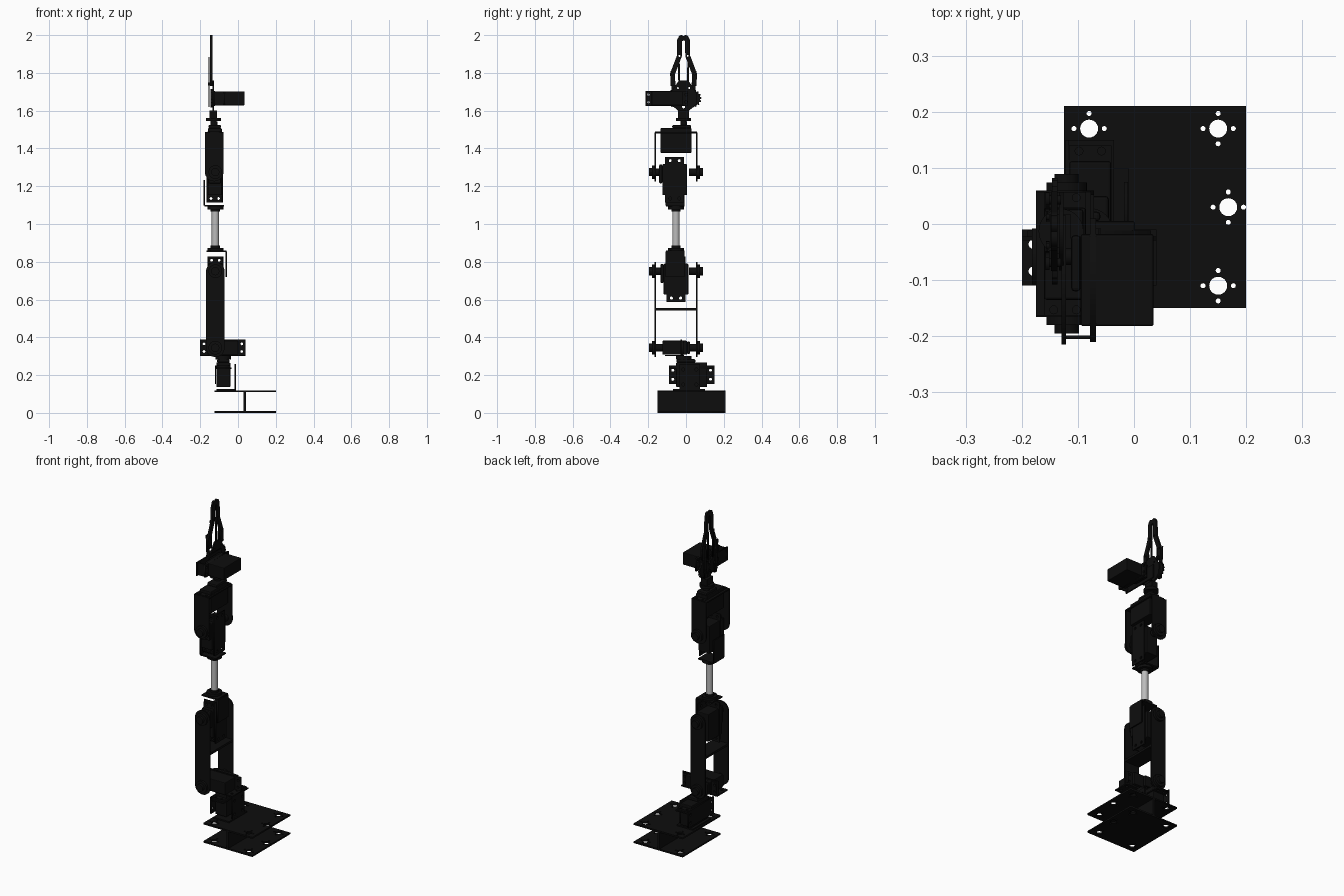
import bpy
from math import cos, sin, pi
from mathutils import Matrix, Vector

old = bpy.data.objects.get("Cube")
if old:
    bpy.data.objects.remove(old, do_unlink=True)


def material(name, value):
    m = bpy.data.materials.new(name)
    m.use_nodes = True
    colour = (value, value, value, 1)
    m.diffuse_color = colour
    m.node_tree.nodes["Principled BSDF"].inputs["Base Color"].default_value = colour
    return m


BLACK = material("matte black", 0.004)
SILVER = material("light grey metal", 0.5)
X, Y, Z = Vector((1, 0, 0)), Vector((0, 1, 0)), Vector((0, 0, 1))


def frame(origin, u, v):
    """Local x and y run along u and v."""
    m = Matrix((u, v, u.cross(v))).transposed().to_4x4()
    m.translation = origin
    return m


def ring(cx, cy, r, n=16):
    return [(cx + r * cos(2 * pi * i / n), cy + r * sin(2 * pi * i / n)) for i in range(n)]


def rect(w, h):
    return [(-w / 2, -h / 2), (w / 2, -h / 2), (w / 2, h / 2), (-w / 2, h / 2)]


def strip(pts, w):
    """Outline of a bar of width w along a path."""
    left, right = [], []
    for i, p in enumerate(pts):
        d = Vector(pts[min(i + 1, len(pts) - 1)]) - Vector(pts[max(i - 1, 0)])
        n = Vector((-d.y, d.x)).normalized() * w / 2
        left.append(Vector(p) + n)
        right.append(Vector(p) - n)
    return left + right[::-1]


def plate(name, outline, holes, thick, m):
    """Flat sheet with round holes, centred on the local xy plane."""
    cu = bpy.data.curves.new(name, "CURVE")
    cu.dimensions, cu.fill_mode, cu.extrude = "2D", "BOTH", thick / 2
    for loop in [outline] + [ring(*h) for h in holes]:
        s = cu.splines.new("POLY")
        s.points.add(len(loop) - 1)
        for pt, co in zip(s.points, loop):
            pt.co = (co[0], co[1], 0, 1)
        s.use_cyclic_u = True
    cu.materials.append(BLACK)
    ob = bpy.data.objects.new(name, cu)
    bpy.context.collection.objects.link(ob)
    ob.matrix_world = m
    bpy.ops.object.select_all(action="DESELECT")
    ob.select_set(True)
    bpy.context.view_layer.objects.active = ob
    bpy.ops.object.convert(target="MESH")
    return bpy.context.object


def box(name, lo, hi, m=Matrix(), bevel=0.0):
    bpy.ops.mesh.primitive_cube_add(size=1)
    ob = bpy.context.object
    ob.name = name
    lo, hi = Vector(lo), Vector(hi)
    ob.data.transform(Matrix.Translation((lo + hi) / 2) @ Matrix.Diagonal((hi - lo).to_4d()))
    ob.matrix_world = m
    ob.data.materials.append(BLACK)
    if bevel:
        b = ob.modifiers.new("edge", "BEVEL")
        b.width, b.segments = bevel, 2
    return ob


def rod(name, a, b, r, mat=BLACK, n=32):
    a, b = Vector(a), Vector(b)
    bpy.ops.mesh.primitive_cylinder_add(vertices=n, radius=r, depth=(b - a).length)
    ob = bpy.context.object
    ob.name = name
    ob.matrix_world = Matrix.Translation((a + b) / 2) @ Z.rotation_difference(b - a).to_matrix().to_4x4()
    ob.data.materials.append(mat)
    bpy.ops.object.shade_smooth_by_angle()
    return ob


def servo(name, c, u, v, bracket=True):
    """Servo with length along u, width along v, shaft along u x v."""
    m = frame(Vector(c), u, v)
    box(name + "_case", (-.082, -.037, -.075), (.082, .037, .055), m, .004)
    box(name + "_gear_cover", (-.02, -.033, .055), (.08, .033, .072), m, .006)
    rod(name + "_shaft", m @ Vector((.042, 0, .07)), m @ Vector((.042, 0, .09)), .015)
    ears = [(a * .1, b * .02, .007) for a in (-1, 1) for b in (-1, 1)]
    plate(name + "_ears", rect(.22, .075), ears, .01, m @ Matrix.Translation((0, 0, .033)))
    if bracket:
        plate(name + "_mount_flange", rect(.24, .085), ears, .007, m @ Matrix.Translation((0, 0, .024)))
        side = frame(m @ Vector((0, -.041, -.01)), m.col[0].to_3d(), m.col[2].to_3d())
        holes = [(a * .1, b * .024, .008) for a in (-1, 1) for b in (-1, 1)]
        plate(name + "_mount_side", rect(.24, .1), holes, .007, side)


AX, AY = -.12, -.053   # arm centre line

# Base: two drilled plates joined by an upright web
spots = [(-.08, .17), (.15, .17), (.168, .03), (.15, -.11), (-.08, -.11)]
drill = []
for px, py in spots:
    dx, dy = px - .0375, py - .03
    drill.append((dx, dy, .016, 24))
    drill += [(dx + .027 * cos(k * pi / 2), dy + .027 * sin(k * pi / 2), .0045) for k in range(4)]
for label, z in (("lower", .005), ("upper", .114)):
    plate("base_plate_" + label, rect(.325, .36), drill, .009, Matrix.Translation((.0375, .03, z)))
box("base_web", (.03, -.15, .008), (.042, .21, .112))

# Turning base
servo("base_servo", (-.078, .03, .212), -Y, X)
box("base_bracket_foot", (-.115, -.07, .118), (-.01, .1, .126))
plate("base_bracket_side", rect(.11, .14), [(a * .035, b * .04, .008) for a in (-1, 1) for b in (-1, 1)],
      .007, frame((-.014, .02, .19), Y, Z))
rod("turntable", (-.078, -.012, .282), (-.078, -.012, .302), .04)

# Joint servos of the arm
servo("shoulder_servo", (-.08, -.05, .345), -X, Z)
servo("elbow_servo", (AX, -.063, .708), Z, -X)
servo("wrist_servo", (AX - .003, -.07, 1.235), Z, -X)
servo("wrist_turn_servo", (AX - .003, AY, 1.452), Y, -X, False)


# Pivot hubs and screw caps on both sides of each joint
def pivots(name, x, z):
    for side, sgn in (("back", 1), ("front", -1)):
        y = AY + sgn * .11
        rod(f"{name}_hub_{side}", (x, y - sgn * .04, z), (x, y, z), .02)
        rod(f"{name}_disc_{side}", (x, y, z), (x, y + sgn * .017, z), .036)
        rod(f"{name}_cap_{side}", (x, y + sgn * .017, z), (x, y + sgn * .032, z), .022, n=12)


for name, z in (("shoulder", .345), ("elbow", .75), ("wrist", 1.275)):
    pivots(name, AX, z)


# Side plates of the links: rounded below, rounded or square above
def side_plates(name, x, z0, z1, round_top):
    r = .049
    low = [(r * cos(pi + pi * i / 16), z0 + r * sin(pi + pi * i / 16)) for i in range(17)]
    if round_top:
        top = [(r * cos(pi * i / 16), z1 + r * sin(pi * i / 16)) for i in range(17)]
    else:
        top = [(r, z1), (-r, z1)]
    for side, sgn in (("back", 1), ("front", -1)):
        plate(f"{name}_plate_{side}", low + top, [], .008, frame((x, AY + sgn * .109, 0), X, Z))


side_plates("upper_arm", AX, .345, .75, True)
box("upper_arm_crossbar", (-.169, -.163, .543), (-.071, .057, .556))
side_plates("wrist_link", AX - .006, 1.275, 1.485, False)
box("wrist_link_crossbar", (-.175, -.163, 1.478), (-.077, .057, 1.486))

# Forearm: angle brackets, couplers and tube
for label, z, d, x in (("elbow", .856, -1, -.062), ("wrist", 1.096, 1, -.178)):
    box(label + "_angle_flat", (min(x, -.168), AY - .052, z - .004), (max(x, -.075), AY + .045, z + .004))
    plate(label + "_angle_side", rect(.1, .135), [], .007, frame((x, AY - .005, z + d * .07), Y, Z))
    rod(label + "_coupler_flange", (AX, AY, z), (AX, AY, z - d * .018), .042)
    rod(label + "_coupler_collar", (AX, AY, z - d * .012), (AX, AY, z - d * .03), .025)
rod("forearm_tube", (AX, AY, .866), (AX, AY, 1.086), .019, SILVER)

# Gripper mount
GY = -.013
rod("gripper_horn", (-.13, GY, 1.545), (-.13, GY, 1.562), .04)
rod("gripper_horn_shaft", (-.13, GY, 1.52), (-.13, GY, 1.547), .015)
box("gripper_neck", (-.15, GY - .03, 1.56), (-.112, GY + .03, 1.6))
servo("gripper_servo", (-.04, -.1, 1.665), Y, Z * -1, False)
plate("gripper_servo_clamp", rect(.23, .08), [(-.1, .02, .007), (-.1, -.02, .007)], .008,
      frame((-.125, -.1, 1.665), Y, Z))
box("gripper_servo_bridge", (-.128, -.205, 1.628), (-.078, -.199, 1.702))

# Gripper body, toothed wheels, links and fingers
half = [(.03, 1.545), (.03, 1.6), (.068, 1.635), (.07, 1.69), (.045, 1.73), (.025, 1.76)]
body = half + [(-y, z) for y, z in half[::-1]]
plate("gripper_body", body, [(0, 1.62, .008), (-.03, 1.72, .005), (.03, 1.72, .005)], .008,
      frame((-.13, GY, 0), Y, Z))
teeth = [p for i, p in enumerate(ring(0, 0, .049, 64)) if i % 4 < 2]
roots = [p for i, p in enumerate(ring(0, 0, .042, 64)) if i % 4 >= 2]
wheel = [p for i in range(0, 32, 2) for p in (teeth[i:i + 2] + roots[i:i + 2])]
path = [(.012, 1.985), (.021, 1.975), (.022, 1.89), (.058, 1.795), (.056, 1.73)]
for side, s in (("back", 1), ("front", -1)):
    plate("gripper_wheel_" + side, wheel, [(0, 0, .008)], .01, frame((-.141, GY + s * .046, 1.665), Y, Z))
    at = frame((-.142, GY, 0), Y, Z)
    flip = [(s * y, z) for y, z in path]
    plate("finger_" + side, strip(flip, .026), [(*flip[-2], .006), (*flip[2], .005)], .012, at)
    link = frame((-.154, GY, 0), Y, Z)
    plate("drive_link_" + side, strip([(s * .046, 1.62), (s * .05, 1.67), (s * .058, 1.81)], .022),
          [(s * .046, 1.665, .005)], .007, link)
    plate("guide_link_" + side, strip([(s * .022, 1.72), (s * .026, 1.885)], .01), [], .006, link)
    rod("finger_tip_" + side, (-.148, GY + s * .012, 1.984), (-.136, GY + s * .012, 1.984), .016)
    rod("finger_pin_" + side, (-.158, GY + s * .056, 1.74), (-.13, GY + s * .056, 1.74), .008, n=12)
